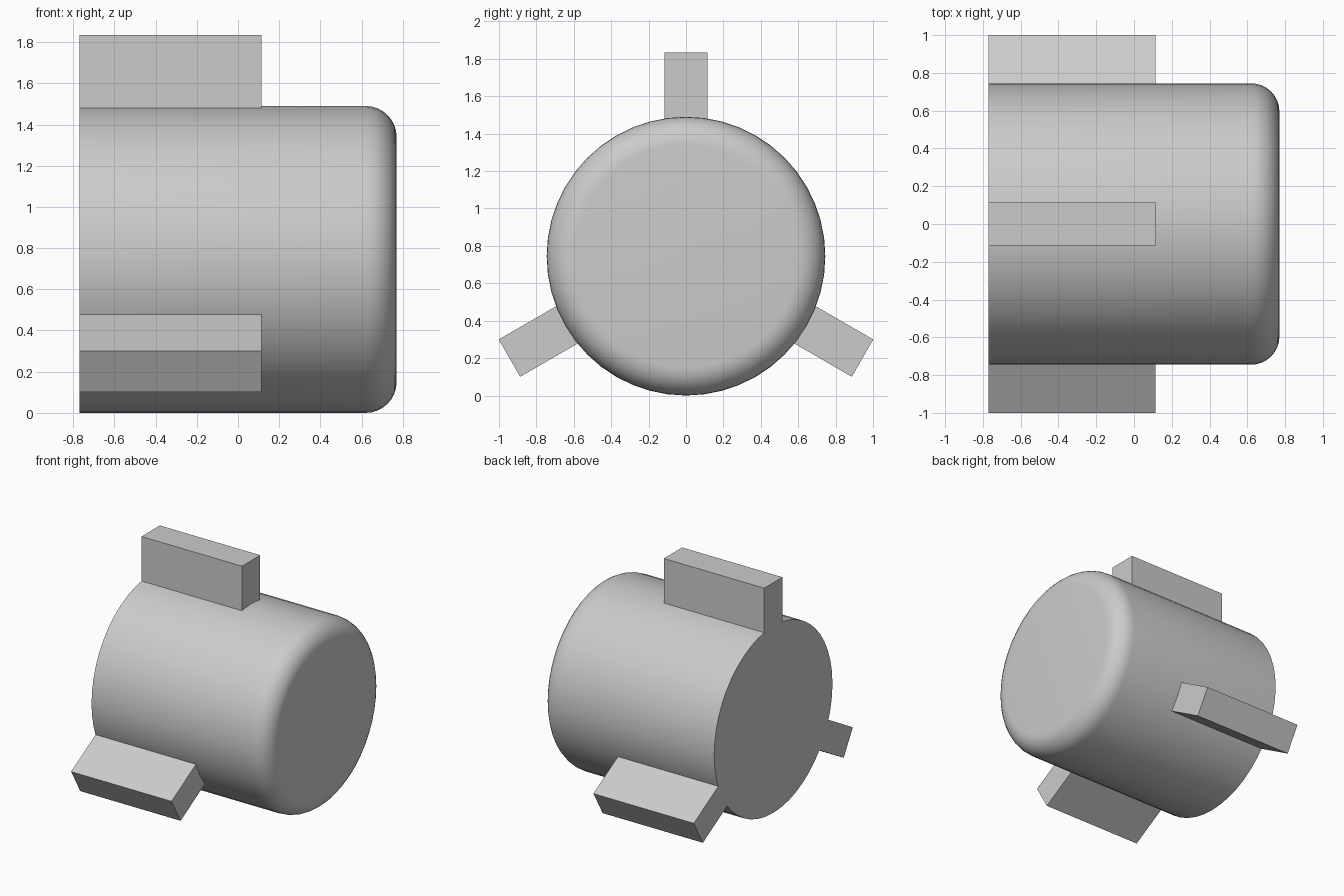
import bpy, bmesh
from math import cos, sin, pi, radians
from mathutils import Matrix, Vector

if "Cube" in bpy.data.objects:
    bpy.data.objects.remove(bpy.data.objects["Cube"])

RADIUS = 0.745
BACK, FRONT = -0.77, 0.77
FILLET = 0.15
SEGMENTS = 48
AXIS_Z = RADIUS

grey = bpy.data.materials.new("plain grey")
grey.use_nodes = True
colour = (0.6, 0.6, 0.6, 1)
grey.diffuse_color = colour
grey.node_tree.nodes["Principled BSDF"].inputs["Base Color"].default_value = colour


def make_object(name, bm):
    bmesh.ops.recalc_face_normals(bm, faces=bm.faces[:])
    mesh = bpy.data.meshes.new(name)
    bm.to_mesh(mesh)
    bm.free()
    mesh.materials.append(grey)
    obj = bpy.data.objects.new(name, mesh)
    bpy.context.collection.objects.link(obj)
    return obj


# Drum body: rings along x, with a rounded edge at the +x end
profile = [(BACK, RADIUS)]
for i in range(9):
    a = pi / 2 * (1 - i / 8)
    profile.append((FRONT - FILLET + FILLET * cos(a),
                    RADIUS - FILLET + FILLET * sin(a)))

bm = bmesh.new()
rings = []
for x, r in profile:
    angles = [2 * pi * k / SEGMENTS for k in range(SEGMENTS)]
    rings.append([bm.verts.new((x, r * sin(a), AXIS_Z + r * cos(a))) for a in angles])
for lower, upper in zip(rings, rings[1:]):
    for k in range(SEGMENTS):
        n = (k + 1) % SEGMENTS
        bm.faces.new((lower[k], lower[n], upper[n], upper[k]))
bm.faces.new(rings[0])
bm.faces.new(rings[-1])
body = make_object("drum_body", bm)

bpy.ops.object.select_all(action="DESELECT")
body.select_set(True)
bpy.context.view_layer.objects.active = body
bpy.ops.object.shade_smooth_by_angle(angle=radians(40))

# Three block lugs spaced evenly round the drum
LUG_END, LUG_WIDTH = 0.115, 0.23
LUG_INNER, LUG_OUTER = 0.72, 1.09
for name, degrees in (("top_lug", 0), ("front_lug", 120), ("back_lug", 240)):
    bm = bmesh.new()
    bmesh.ops.create_cube(bm, size=1)
    bmesh.ops.scale(bm, vec=Vector((LUG_END - BACK, LUG_WIDTH, LUG_OUTER - LUG_INNER)),
                    verts=bm.verts[:])
    place = (Matrix.Translation((0, 0, AXIS_Z))
             @ Matrix.Rotation(radians(degrees), 4, "X")
             @ Matrix.Translation(((BACK + LUG_END) / 2, 0, (LUG_INNER + LUG_OUTER) / 2)))
    bm.transform(place)
    make_object(name, bm)
